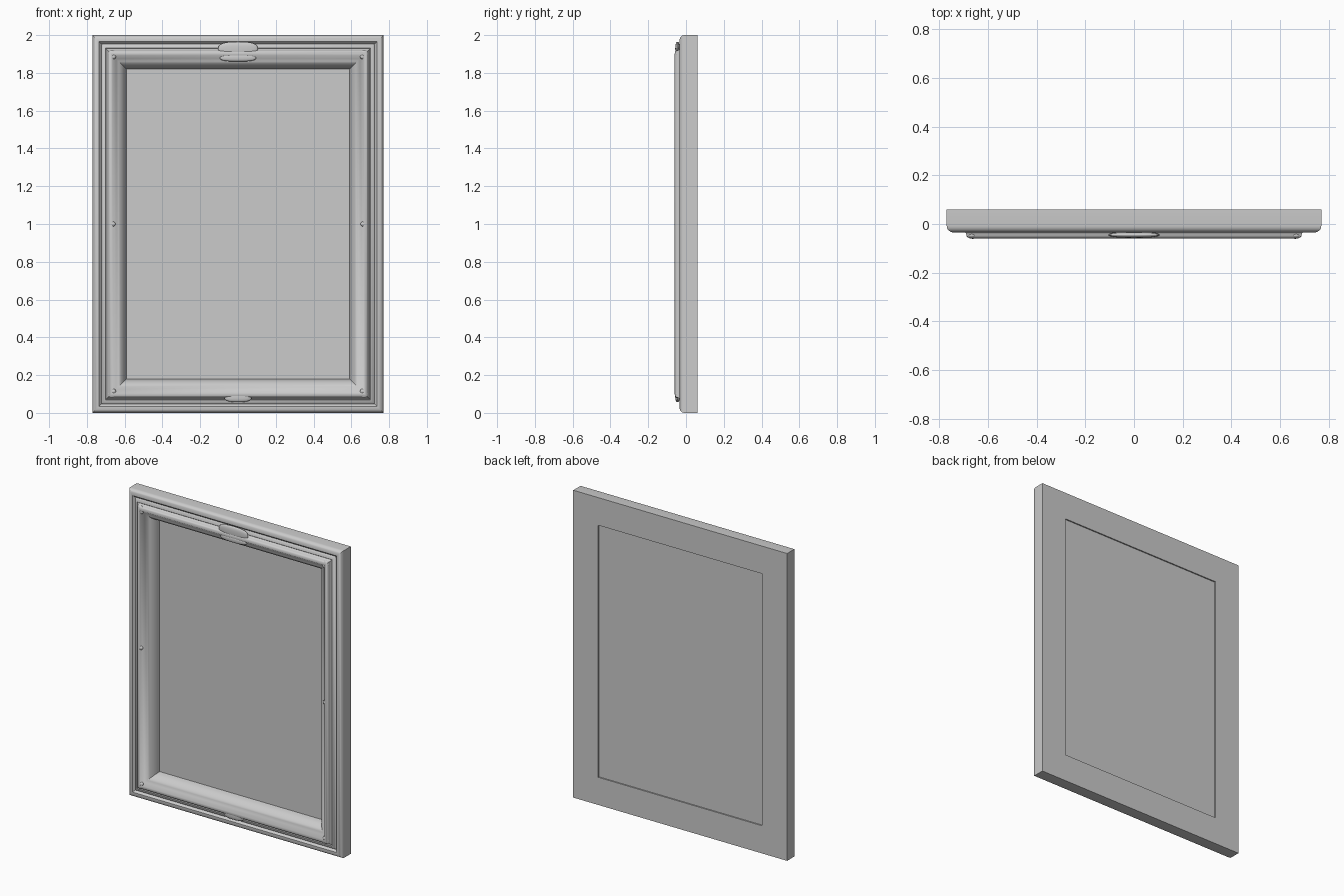
import bpy, bmesh, math

cube = bpy.data.objects.get("Cube")
if cube:
    bpy.data.objects.remove(cube, do_unlink=True)

W, H = 0.77, 2.0  # half width, full height

grey = bpy.data.materials.new("plain grey")
grey.use_nodes = True
colour = (0.6, 0.6, 0.6, 1)
grey.diffuse_color = colour
grey.node_tree.nodes["Principled BSDF"].inputs["Base Color"].default_value = colour


def finish(obj, angle=35):
    obj.data.materials.append(grey)
    bpy.ops.object.select_all(action='DESELECT')
    obj.select_set(True)
    bpy.context.view_layer.objects.active = obj
    bpy.ops.object.shade_smooth_by_angle(angle=math.radians(angle))


def mitred_frame(name, profile):
    """Sweep a closed (inset, depth) profile round the rectangle with mitred corners."""
    bm = bmesh.new()
    rings = []
    for inset, y in profile:
        x, lo, hi = W - inset, inset, H - inset
        rings.append([bm.verts.new((px, y, pz)) for px, pz in
                      ((-x, lo), (x, lo), (x, hi), (-x, hi))])
    for i, ring in enumerate(rings):
        after = rings[(i + 1) % len(rings)]
        for k in range(4):
            n = (k + 1) % 4
            bm.faces.new((ring[k], ring[n], after[n], after[k]))
    bmesh.ops.recalc_face_normals(bm, faces=bm.faces)
    mesh = bpy.data.meshes.new(name)
    bm.to_mesh(mesh)
    bm.free()
    obj = bpy.data.objects.new(name, mesh)
    bpy.context.collection.objects.link(obj)
    finish(obj)


def arc(cx, cy, rx, ry, start, end, steps=6):
    angles = [math.radians(start + (end - start) * i / steps) for i in range(steps + 1)]
    return [(cx + rx * math.cos(a), cy + ry * math.sin(a)) for a in angles]


def bead(name, x, y, z, size):
    bpy.ops.mesh.primitive_uv_sphere_add(segments=24, ring_count=12, location=(x, y, z))
    obj = bpy.context.object
    obj.name = name
    obj.scale = size
    bpy.ops.object.transform_apply(location=False, rotation=False, scale=True)
    finish(obj, 60)


def cartouche(name, z, half_width, half_height, y=-0.045, depth=0.012):
    """Flattened oval with blunt ends."""
    bpy.ops.mesh.primitive_uv_sphere_add(segments=32, ring_count=16, location=(0, y, z))
    obj = bpy.context.object
    obj.name = name
    for v in obj.data.vertices:
        a, b, c = v.co
        v.co = (math.copysign(abs(a) ** 0.75, a) * half_width, b * depth,
                math.copysign(abs(c) ** 0.75, c) * half_height)
    finish(obj, 60)


# Moulded frame: back, rounded outer edge, groove, raised lip, rounded inner slope
profile = [(0.18, 0.06), (0, 0.06)]
profile += arc(0.03, -0.008, 0.03, 0.027, 180, 270)
profile += [(0.035, -0.035), (0.047, -0.022), (0.055, -0.03), (0.068, -0.035), (0.072, -0.03)]
profile += arc(0.1, -0.04, 0.02, 0.02, 180, 270)
profile += [(0.106, -0.058)]
profile += arc(0.106, 0.045, 0.072, 0.085, -75, -5)
profile += [(0.18, 0.045)]
mitred_frame("moulded_frame", profile)

# Picture panel, set slightly in from the back
bpy.ops.mesh.primitive_cube_add(size=1, location=(0, 0.046, H / 2))
panel = bpy.context.object
panel.name = "picture_panel"
panel.scale = (1.184, 0.012, 1.644)
bpy.ops.object.transform_apply(location=False, rotation=False, scale=True)
finish(panel)

# Oval ornaments at the middle of the top and bottom rails
cartouche("top_ornament", 1.928, 0.105, 0.037)
cartouche("top_ornament_drop", 1.88, 0.096, 0.02)
cartouche("bottom_ornament", 0.085, 0.073, 0.028)

# Beads on the corners and the middle of each side
for side, label in ((1, "left"), (-1, "right")):
    for z, place, out in ((1.9, "top", 1), (0.1, "bottom", -1)):
        bead(f"{place}_{label}_corner_bead", side * 0.667, -0.047, z, (0.022, 0.012, 0.022))
        bead(f"{place}_{label}_corner_pip", side * 0.659, -0.05, z - out * 0.014,
             (0.013, 0.01, 0.013))
    bead(f"{label}_side_bead", side * 0.663, -0.052, 1.0, (0.015, 0.009, 0.013))
